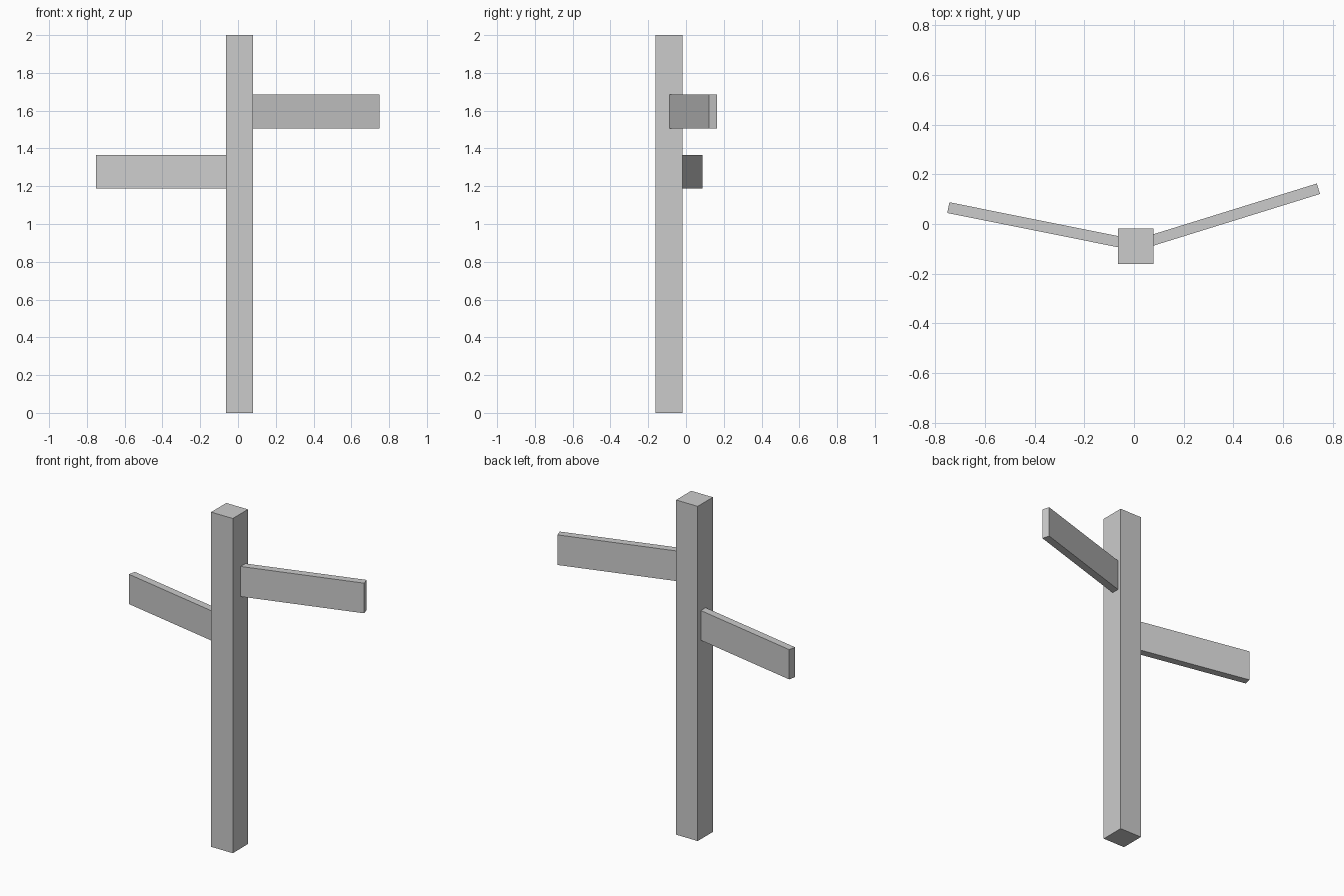
import bpy
import math
from mathutils import Vector

cube = bpy.data.objects.get("Cube")
if cube:
    bpy.data.objects.remove(cube, do_unlink=True)

# Single grey material
grey = bpy.data.materials.new("light_grey")
grey.use_nodes = True
colour = (0.6, 0.6, 0.6, 1)
grey.diffuse_color = colour
grey.node_tree.nodes["Principled BSDF"].inputs["Base Color"].default_value = colour


def box(name, centre, size, turn=0.0):
    bpy.ops.mesh.primitive_cube_add(size=1, location=centre, rotation=(0, 0, turn))
    obj = bpy.context.object
    obj.name = name
    obj.scale = size
    bpy.ops.object.transform_apply(location=False, rotation=False, scale=True)
    obj.data.materials.append(grey)
    return obj


def board(name, start, end, bottom, top):
    """Upright plank whose centre line runs from start to end in plan."""
    a, b = Vector(start), Vector(end)
    run, mid = b - a, (a + b) / 2
    box(name, (mid.x, mid.y, (bottom + top) / 2),
        (run.length, 0.044, top - bottom), math.atan2(run.y, run.x))


# Square post
box("post", (0.007, -0.09, 1), (0.143, 0.143, 2))

# Two direction boards, with their inner ends sunk into the post
board("left_board", (0.05, -0.073), (0.743, 0.142), 1.505, 1.685)
board("right_board", (-0.035, -0.077), (-0.748, 0.066), 1.188, 1.366)
